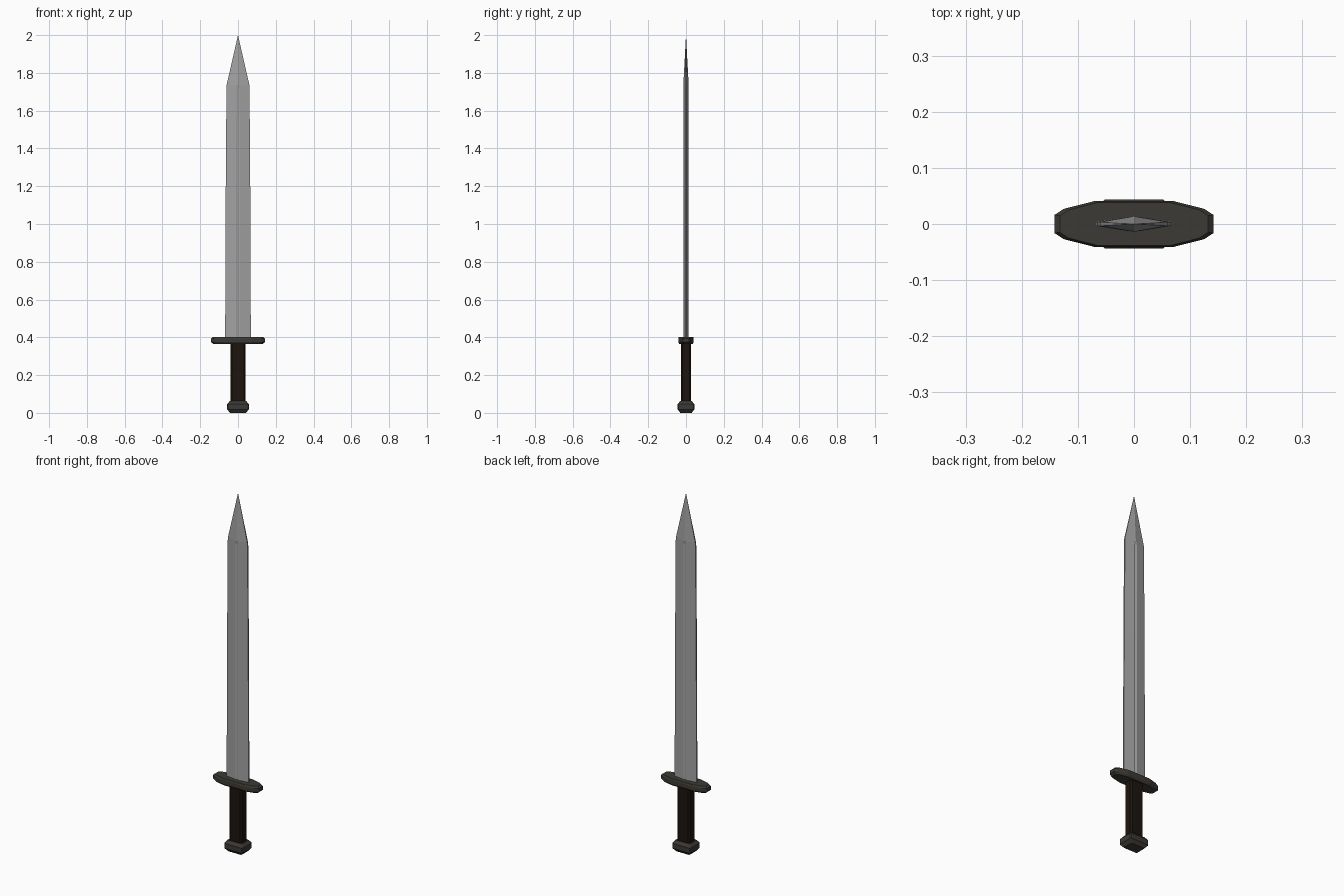
import bpy, bmesh

if "Cube" in bpy.data.objects:
    bpy.data.objects.remove(bpy.data.objects["Cube"])


def material(name, rgb):
    m = bpy.data.materials.new(name)
    m.diffuse_color = (*rgb, 1)
    m.use_nodes = True
    m.node_tree.nodes["Principled BSDF"].inputs["Base Color"].default_value = m.diffuse_color
    return m


def loft(name, rings, mat):
    """Skin a stack of (outline, z) rings that share a point count."""
    bm = bmesh.new()
    loops = [[bm.verts.new((x, y, z)) for x, y in pts] for pts, z in rings]
    n = len(loops[0])
    for a, b in zip(loops, loops[1:]):
        for i in range(n):
            j = (i + 1) % n
            bm.faces.new((a[i], a[j], b[j], b[i]))
    bm.faces.new(loops[0][::-1])
    bm.faces.new(loops[-1])
    bmesh.ops.remove_doubles(bm, verts=bm.verts, dist=1e-5)
    bmesh.ops.recalc_face_normals(bm, faces=bm.faces)
    me = bpy.data.meshes.new(name)
    bm.to_mesh(me)
    bm.free()
    ob = bpy.data.objects.new(name, me)
    bpy.context.collection.objects.link(ob)
    if mat:
        me.materials.append(mat)
    return ob


def mirrored(quarter):
    """Full outline from points of the +x +y quarter, ordered from +x to +y."""
    left = [(-x, y) for x, y in reversed(quarter) if x > 0]
    top = quarter + left
    return top + [(x, -y) for x, y in reversed(top)]


def scaled(pts, sx, sy):
    return [(x * sx, y * sy) for x, y in pts]


def chamfered(w, d, c):
    return mirrored([(w, d - c), (w - c, d)])


def blade_section(w, groove, centre, half):
    return mirrored([(w, 0.0035), (half, groove), (0, centre)])


metal = material("dark_metal", (0.045, 0.042, 0.035))
leather = material("dark_grip", (0.012, 0.007, 0.004))
steel = material("steel", (0.36, 0.36, 0.36))

# Blade with a narrow fuller that ends where the point begins
loft("blade", [
    (blade_section(0.068, 0.0125, 0.0095, 0.010), 0.39),
    (blade_section(0.065, 0.0125, 0.0095, 0.010), 1.18),
    (blade_section(0.061, 0.0120, 0.0095, 0.009), 1.72),
    (blade_section(0.060, 0.0122, 0.0142, 0.009), 1.737),
    ([(0, 0)] * 10, 2.0),
], steel)

# Cross guard
guard = mirrored([(0.142, 0.016), (0.125, 0.027), (0.07, 0.041)])
loft("guard", [
    (scaled(guard, 0.92, 0.85), 0.364),
    (scaled(guard, 1.0, 1.0), 0.374),
    (scaled(guard, 1.0, 1.0), 0.394),
    (scaled(guard, 0.93, 0.93), 0.403),
], metal)

# Grip
loft("grip", [(chamfered(0.040, 0.026, 0.008), z) for z in (0.05, 0.37)], leather)

# Pommel
loft("pommel", [
    (chamfered(0.042, 0.030, 0.005), 0.0),
    (chamfered(0.057, 0.044, 0.005), 0.018),
    (chamfered(0.057, 0.044, 0.005), 0.046),
    (chamfered(0.044, 0.032, 0.005), 0.062),
], metal)
